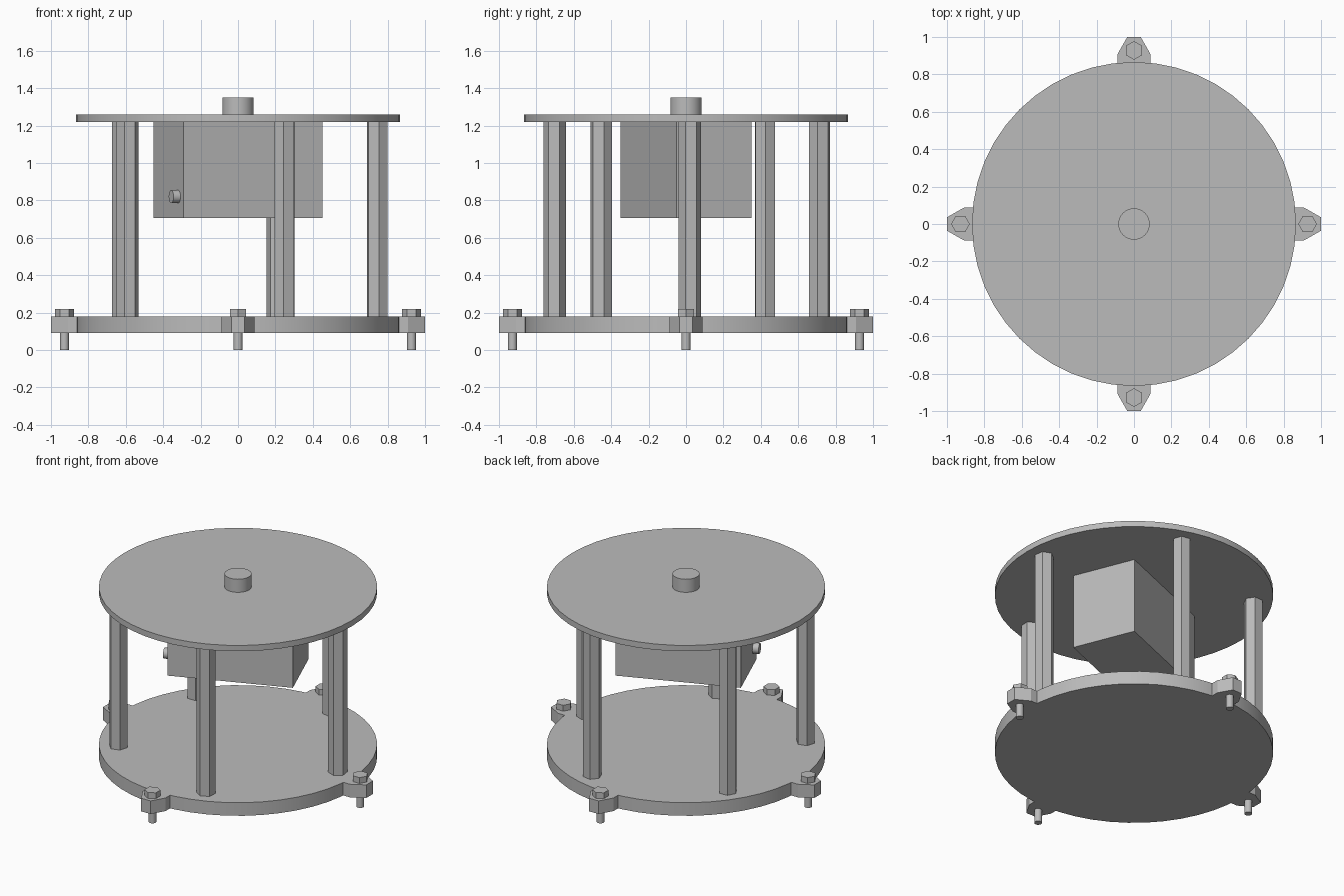
import bpy
import bmesh
from math import radians, cos, sin
from mathutils import Matrix, Vector

default = bpy.data.objects.get("Cube")
if default:
    bpy.data.objects.remove(default, do_unlink=True)

grey = bpy.data.materials.new("plain_grey")
grey.use_nodes = True
colour = (0.5, 0.5, 0.5, 1)
grey.diffuse_color = colour
grey.node_tree.nodes["Principled BSDF"].inputs["Base Color"].default_value = colour


def prism(name, radius, z0, z1, sides, at=(0, 0), corner=0):
    """Upright prism whose first corner points towards the given angle."""
    bpy.ops.mesh.primitive_cylinder_add(
        vertices=sides, radius=radius, depth=z1 - z0,
        location=(at[0], at[1], (z0 + z1) / 2),
        rotation=(0, 0, radians(corner - 90)))
    ob = bpy.context.object
    ob.name = name
    ob.data.materials.append(grey)
    if sides > 6:
        bpy.ops.object.shade_smooth_by_angle(angle=radians(30))
    return ob


def polar(radius, angle):
    return radius * cos(radians(angle)), radius * sin(radians(angle))


# Plates and output shaft
BASE_LOW, BASE_TOP = 0.09, 0.18
DECK_LOW, DECK_TOP = 1.22, 1.26
prism("base_plate", 0.866, BASE_LOW, BASE_TOP, 48)
prism("top_plate", 0.866, DECK_LOW, DECK_TOP, 48)
prism("output_shaft", 0.084, DECK_TOP, 1.35, 32)

# Five hexagonal standoffs, each turned with its place on the ring
for k in range(5):
    prism(f"standoff_{k + 1}", 0.06, BASE_TOP, DECK_LOW, 6,
          at=polar(0.745, 1.5 + 72 * k), corner=72 * k - 22)


# Mounting tabs with tapered ends, and their bolts
def mounting_tab(name, angle):
    outline = [(0.85, -0.087), (0.91, -0.087), (1.0, -0.036),
               (1.0, 0.036), (0.91, 0.087), (0.85, 0.087)]
    bm = bmesh.new()
    face = bm.faces.new([bm.verts.new((x, y, BASE_LOW)) for x, y in outline])
    grown = bmesh.ops.extrude_face_region(bm, geom=[face])["geom"]
    bmesh.ops.translate(bm, vec=(0, 0, BASE_TOP - BASE_LOW),
                        verts=[g for g in grown if isinstance(g, bmesh.types.BMVert)])
    bmesh.ops.recalc_face_normals(bm, faces=bm.faces)
    bm.transform(Matrix.Rotation(radians(angle), 4, "Z"))
    mesh = bpy.data.meshes.new(name)
    bm.to_mesh(mesh)
    bm.free()
    mesh.materials.append(grey)
    bpy.context.collection.objects.link(bpy.data.objects.new(name, mesh))


for side, angle in (("left", 0), ("back", 90), ("right", 180), ("front", 270)):
    mounting_tab(f"{side}_tab", angle)
    place = polar(0.928, angle)
    prism(f"{side}_bolt_head", 0.05, BASE_TOP, 0.22, 6, at=place, corner=angle)
    prism(f"{side}_bolt_shank", 0.024, 0, BASE_TOP - 0.01, 16, at=place)

# Motor housing hanging under the top plate, turned about the shaft
turn = Matrix.Rotation(radians(22), 4, "Z")
HOUSING_LOW = 0.705
bpy.ops.mesh.primitive_cube_add(size=1, location=(0, 0, (HOUSING_LOW + DECK_LOW) / 2),
                                rotation=(0, 0, radians(22)))
housing = bpy.context.object
housing.name = "motor_housing"
housing.scale = (0.8, 0.43, DECK_LOW - HOUSING_LOW)
housing.data.materials.append(grey)

# Cable gland on the end of the housing
gland = prism("cable_gland", 0.035, -0.03, 0.03, 24)
gland.matrix_world = (turn @ Matrix.Translation(Vector((-0.41, -0.135, 0.82)))
                      @ Matrix.Rotation(radians(90), 4, "Y"))
